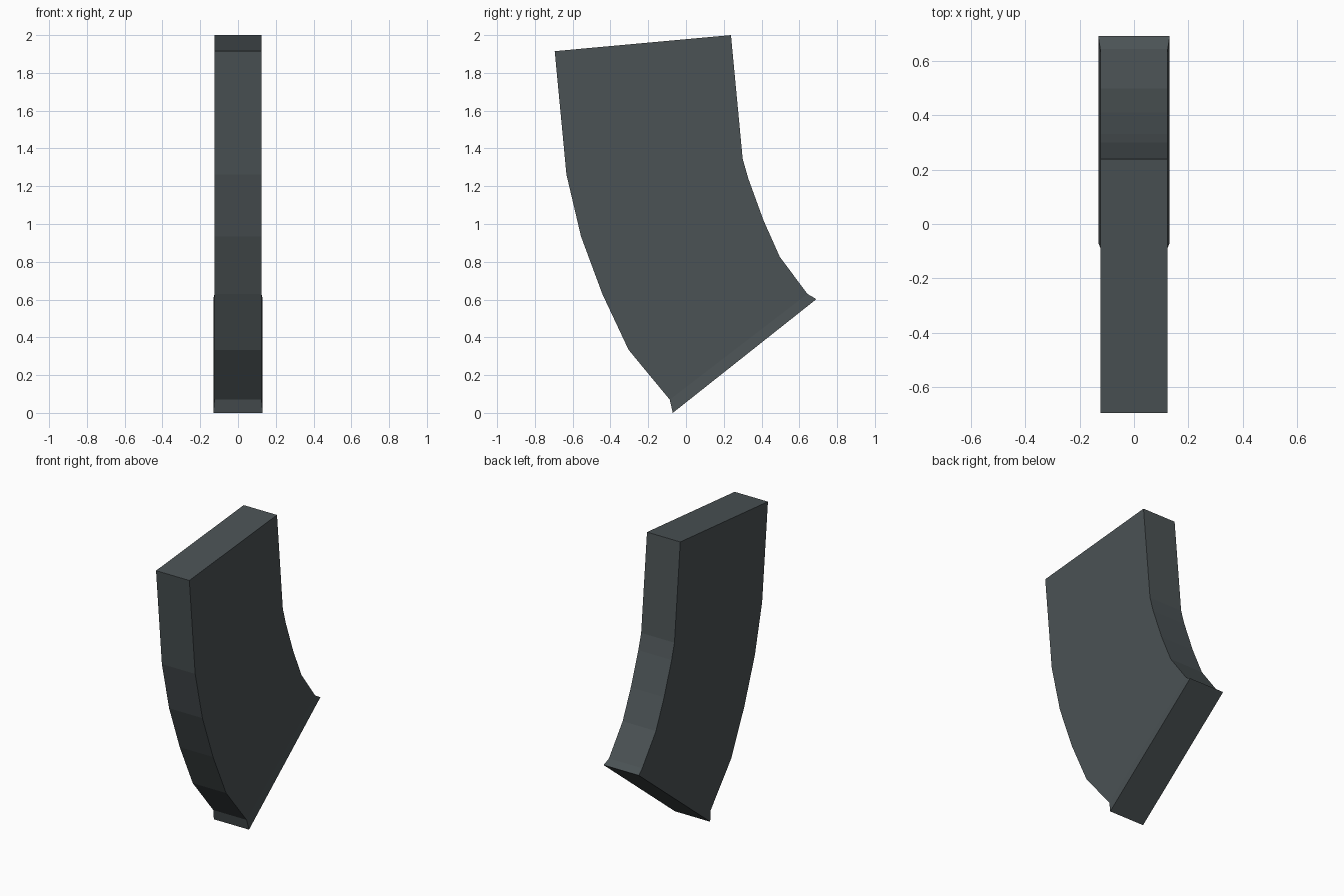
import bpy, bmesh

if "Cube" in bpy.data.objects:
    bpy.data.objects.remove(bpy.data.objects["Cube"])

# Flat dark slate colour
slate = bpy.data.materials.new("dark slate")
slate.diffuse_color = (0.07, 0.085, 0.09, 1)
slate.use_nodes = True
slate.node_tree.nodes["Principled BSDF"].inputs["Base Color"].default_value = slate.diffuse_color

# Rungs down the curve: front (y, z), back (y, z), half width
rungs = [
    ((-0.695, 1.915), (0.238, 2.0), 0.124),
    ((-0.633, 1.262), (0.300, 1.345), 0.124),
    ((-0.556, 0.935), (0.330, 1.240), 0.124),
    ((-0.443, 0.630), (0.410, 1.020), 0.124),
    ((-0.304, 0.334), (0.497, 0.825), 0.124),
    ((-0.086, 0.070), (0.643, 0.630), 0.124),
    ((-0.070, 0.000), (0.690, 0.602), 0.131),  # flared bottom lip
]

# Curved box: loft the rectangular rungs and cap both ends
bm = bmesh.new()
loops = []
for (fy, fz), (by, bz), w in rungs:
    loops.append([bm.verts.new(p) for p in
                  ((-w, fy, fz), (w, fy, fz), (w, by, bz), (-w, by, bz))])
for a, b in zip(loops, loops[1:]):
    for i in range(4):
        j = (i + 1) % 4
        bm.faces.new((a[i], b[i], b[j], a[j]))
bm.faces.new(loops[0])
bm.faces.new(loops[-1][::-1])
bmesh.ops.recalc_face_normals(bm, faces=bm.faces)

mesh = bpy.data.meshes.new("curved_box")
bm.to_mesh(mesh)
bm.free()
mesh.materials.append(slate)
body = bpy.data.objects.new("curved_box", mesh)
bpy.context.collection.objects.link(body)
